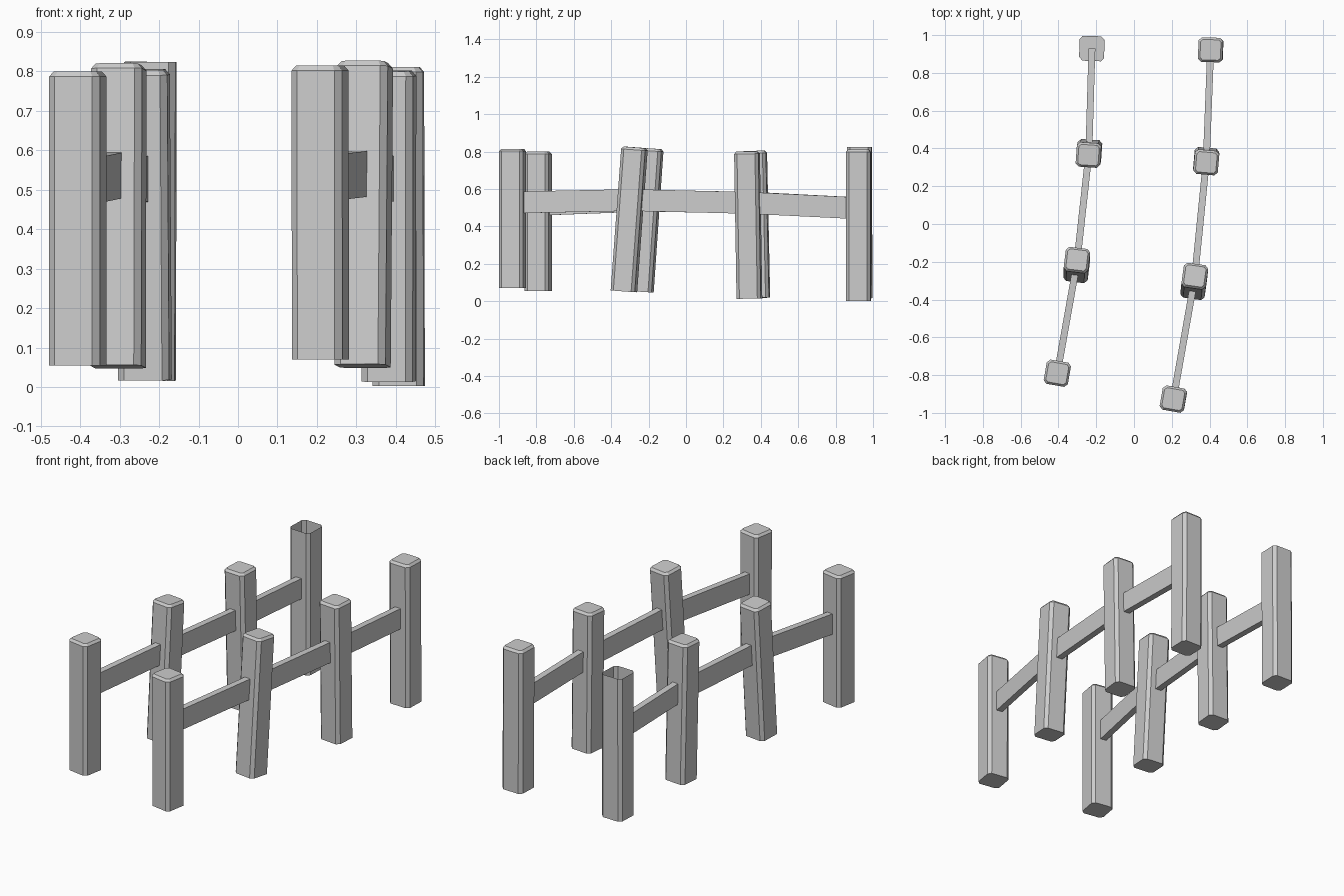
import bpy, bmesh
from math import radians
from mathutils import Vector, Matrix

if "Cube" in bpy.data.objects:
    bpy.data.objects.remove(bpy.data.objects["Cube"])

# Each post: bottom centre, top centre, yaw in degrees
LEFT = [((-0.406, -0.790, 0.055), (-0.406, -0.790, 0.800), -10),
        ((-0.304, -0.243, 0.051), (-0.302, -0.190, 0.817), -7),
        ((-0.236, 0.382, 0.018), (-0.241, 0.365, 0.804), -4),
        ((-0.224, 0.930, 0.016), (-0.222, 0.928, 0.824), -2)]
RIGHT = [((0.209, -0.927, 0.070), (0.208, -0.927, 0.815), -10),
         ((0.316, -0.332, 0.053), (0.322, -0.275, 0.823), -8),
         ((0.382, 0.339, 0.014), (0.383, 0.326, 0.801), -5),
         ((0.407, 0.922, 0.002), (0.405, 0.922, 0.811), -2)]


def make_object(name, bm):
    bmesh.ops.recalc_face_normals(bm, faces=bm.faces)
    mesh = bpy.data.meshes.new(name)
    bm.to_mesh(mesh)
    bm.free()
    obj = bpy.data.objects.new(name, mesh)
    bpy.context.collection.objects.link(obj)
    return obj


def octagon(half, cut):
    k = half - cut
    return [(half, -k), (half, k), (k, half), (-k, half),
            (-half, k), (-half, -k), (-k, -half), (k, -half)]


def post(name, bottom, top, yaw, open_top=False):
    """Square post with cut corners and a bevelled top."""
    bottom, top = Vector(bottom), Vector(top)
    axis = top - bottom
    tilt = Vector((0, 0, 1)).rotation_difference(axis).to_matrix().to_4x4()
    mat = Matrix.Translation(bottom) @ tilt @ Matrix.Rotation(radians(yaw), 4, 'Z')
    h = axis.length
    levels = [(0.065, 0.017, 0), (0.065, 0.017, h if open_top else h - 0.013)]
    if not open_top:
        levels.append((0.054, 0.012, h))
    bm = bmesh.new()
    rings = [[bm.verts.new(mat @ Vector((x, y, z))) for x, y in octagon(r, c)]
             for r, c, z in levels]
    for a, b in zip(rings, rings[1:]):
        for i in range(8):
            j = (i + 1) % 8
            bm.faces.new((a[i], a[j], b[j], b[i]))
    bm.faces.new(rings[0][::-1])
    if not open_top:
        bm.faces.new(rings[-1])
    make_object(name, bm)


def rail(name, a, b):
    """Plank between the middles of two posts, kept upright."""
    d = b - a
    side = Vector((d.y, -d.x, 0)).normalized() * 0.018
    up = Vector((0, 0, 0.058))
    bm = bmesh.new()
    ends = [[bm.verts.new(p + side * s + up * u)
             for s, u in ((-1, -1), (1, -1), (1, 1), (-1, 1))] for p in (a, b)]
    for i in range(4):
        j = (i + 1) % 4
        bm.faces.new((ends[0][i], ends[0][j], ends[1][j], ends[1][i]))
    bm.faces.new(ends[0][::-1])
    bm.faces.new(ends[1])
    make_object(name, bm)


# Two rows of posts joined by rails; the last left post is hollow at the top
for side, row in (("left", LEFT), ("right", RIGHT)):
    mids = []
    for i, (bot, top, yaw) in enumerate(row):
        post(f"{side}_post_{i + 1}", bot, top, yaw, side == "left" and i == 3)
        m = Vector(bot).lerp(Vector(top), 0.64)
        m.z = ((0.516, 0.538, 0.526, 0.497) if side == "left"
               else (0.528, 0.541, 0.526, 0.497))[i]
        mids.append(m)
    for i in range(3):
        rail(f"{side}_rail_{i + 1}", mids[i], mids[i + 1])
